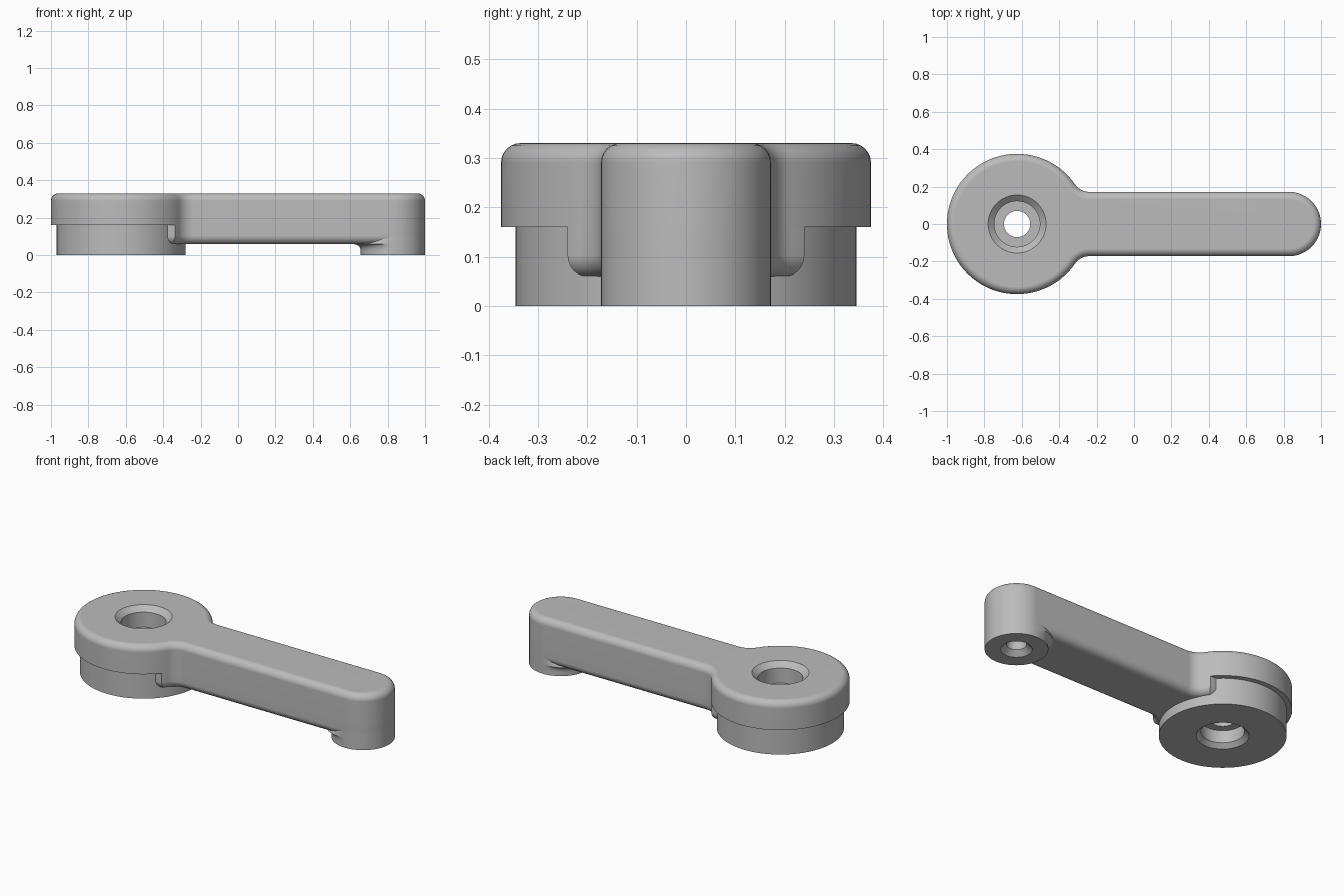
import bpy, bmesh
from math import sin, cos, pi, asin, atan2, hypot, sqrt

if "Cube" in bpy.data.objects:
    bpy.data.objects.remove(bpy.data.objects["Cube"])

HUB_X, HUB_R = -0.625, 0.375
HALF_W, FILLET = 0.172, 0.09
TIP_X = 1 - HALF_W
TOP, LIP, UNDER = 0.33, 0.16, 0.058

grey = bpy.data.materials.new("plain grey")
grey.use_nodes = True
grey.diffuse_color = (0.5, 0.5, 0.5, 1)
grey.node_tree.nodes["Principled BSDF"].inputs["Base Color"].default_value = (0.5, 0.5, 0.5, 1)


def arc(cx, cy, r, a0, a1, n):
    return [(cx + r * cos(a0 + (a1 - a0) * i / n), cy + r * sin(a0 + (a1 - a0) * i / n))
            for i in range(n + 1)]


def circle(cx, r, n=64):
    return arc(cx, 0, r, 0, 2 * pi, n)[:-1]


def outline(inset, end_y=None):
    """Hub, neck fillets and arm in plan; end_y cuts the hub off flat at that half width."""
    fy = HALF_W + FILLET
    fx = sqrt((HUB_R + FILLET) ** 2 - fy ** 2)
    neck = atan2(fy, fx)
    r = HUB_R - inset
    if end_y:
        half = [(HUB_X + 0.17, end_y - inset)]
        half += arc(HUB_X, 0, r, asin((end_y - inset) / r), neck, 6)
    else:
        half = arc(HUB_X, 0, r, pi, neck, 40)
    half += arc(HUB_X + fx, fy, FILLET + inset, neck + pi, 1.5 * pi, 10)[1:]
    half += arc(TIP_X, 0, HALF_W - inset, pi / 2, 0, 16)
    return half + [(x, -y) for x, y in reversed(half) if y > 1e-6]


def loft(name, rings):
    """Skin a stack of (points, height) rings and cap both ends."""
    bm = bmesh.new()
    loops = [[bm.verts.new((x, y, z)) for x, y in pts] for pts, z in rings]
    for a, b in zip(loops, loops[1:]):
        for i in range(len(a)):
            j = (i + 1) % len(a)
            bm.faces.new((a[i], a[j], b[j], b[i]))
    bm.faces.new(loops[0])
    bm.faces.new(loops[-1])
    bmesh.ops.recalc_face_normals(bm, faces=bm.faces)
    mesh = bpy.data.meshes.new(name)
    bm.to_mesh(mesh)
    bm.free()
    mesh.materials.append(grey)
    obj = bpy.data.objects.new(name, mesh)
    bpy.context.collection.objects.link(obj)
    return obj


def lathe(name, cx, profile):
    return loft(name, [(circle(cx, r), z) for r, z in profile])


def boss_ring(flare):
    """Boss section that flares toward the arm but stays within its width."""
    pts = []
    for x, y in circle(0, 1):
        r = HALF_W + flare * max(0, -x)
        pts.append((TIP_X + r * x, max(-HALF_W, min(HALF_W, r * y))))
    return pts


# Upper body with rounded top edge
STEPS = 6
turns = [pi / 2 * i / STEPS for i in range(STEPS + 1)]
er = 0.04
body = loft("lever_body", [(outline(0), LIP)] +
            [(outline(er * (1 - cos(t))), TOP - er * (1 - sin(t))) for t in turns])

# Lower half of the arm with rounded bottom edge
ur = 0.045
underside = loft("arm_underside",
                 [(outline(ur * (1 - cos(t)), 0.24), UNDER + ur * (1 - sin(t)))
                  for t in reversed(turns)] + [(outline(0, 0.24), LIP)])

# Narrower round base under the hub
base = lathe("hub_base", HUB_X, [(0.345, 0), (0.345, LIP)])

# Round boss under the arm tip, blended into the underside
br = 0.035
boss = loft("tip_boss", [(boss_ring(0), 0)] +
            [(boss_ring(br * (1 - cos(t))), UNDER - br * (1 - sin(t))) for t in turns] +
            [(boss_ring(br), UNDER + 0.005), (boss_ring(0), UNDER + ur)])

# Stepped through bore in the hub and blind bore in the tip
hub_bore = lathe("hub_bore_cutter", HUB_X, [
    (0.143, -0.02), (0.143, 0), (0.118, 0.025), (0.118, 0.1), (0.07, 0.1),
    (0.07, 0.21), (0.122, 0.21), (0.122, 0.3), (0.155, TOP), (0.155, 0.35)])
tip_bore = lathe("tip_bore_cutter", TIP_X, [
    (0.086, -0.02), (0.086, 0), (0.055, 0.03), (0.055, 0.2)])

cuts = {body: (hub_bore, tip_bore), base: (hub_bore,),
        underside: (tip_bore,), boss: (tip_bore,)}
for obj, cutters in cuts.items():
    bpy.ops.object.select_all(action="DESELECT")
    obj.select_set(True)
    bpy.context.view_layer.objects.active = obj
    for cutter in cutters:
        mod = obj.modifiers.new("bore", "BOOLEAN")
        mod.operation, mod.solver, mod.object = "DIFFERENCE", "EXACT", cutter
        bpy.ops.object.modifier_apply(modifier=mod.name)
    bpy.ops.object.shade_smooth_by_angle(angle=pi / 6)
    flat = obj.modifiers.new("flat faces", "WEIGHTED_NORMAL")
    flat.keep_sharp = True

for cutter in (hub_bore, tip_bore):
    bpy.data.objects.remove(cutter)
